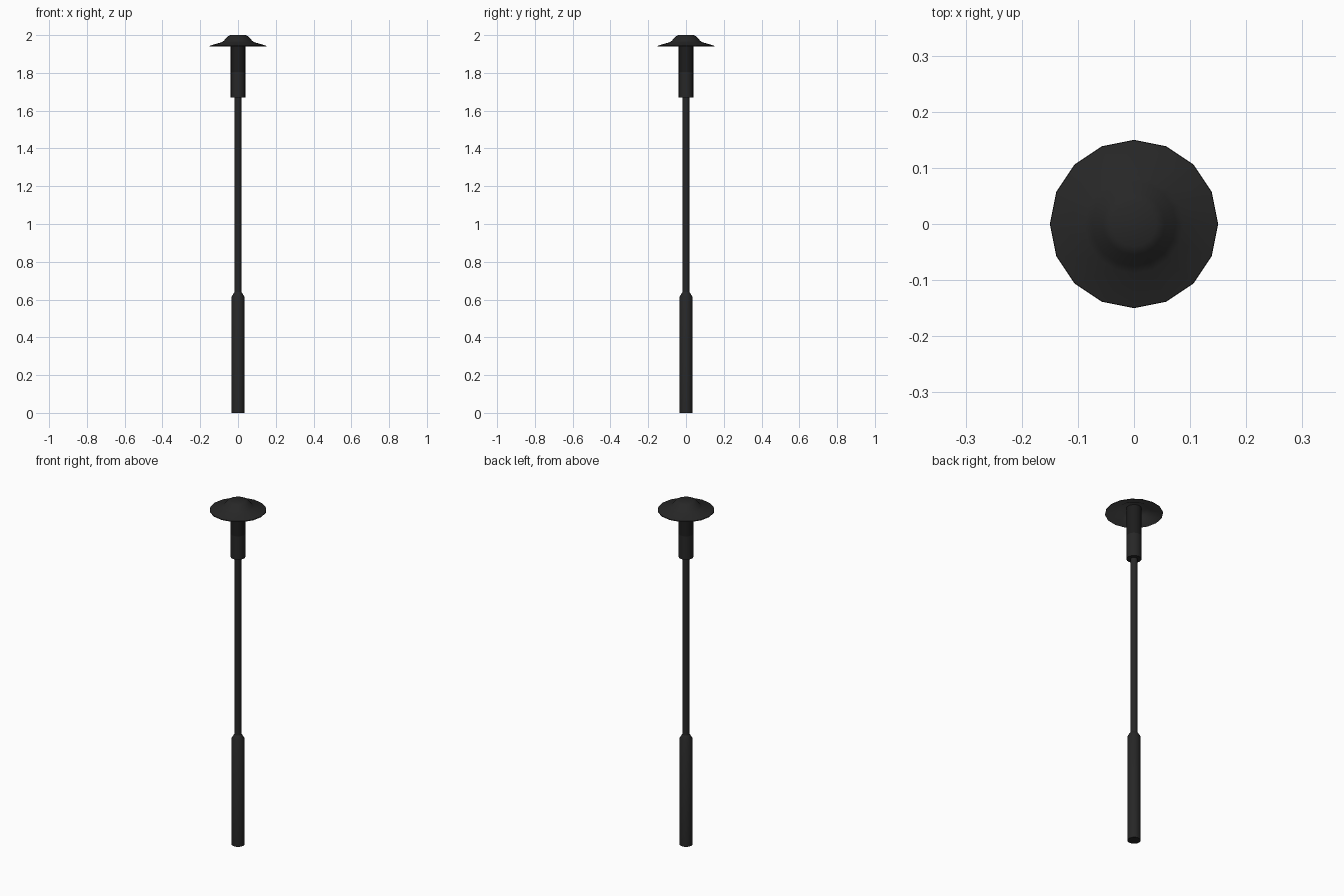
import bpy, bmesh, math

if "Cube" in bpy.data.objects:
    bpy.data.objects.remove(bpy.data.objects["Cube"])

SIDES = 16


def material(name, v):
    m = bpy.data.materials.new(name)
    m.diffuse_color = (v, v, v, 1)
    m.use_nodes = True
    m.node_tree.nodes["Principled BSDF"].inputs["Base Color"].default_value = m.diffuse_color
    return m


black = material("black_metal", 0.02)
dark = material("dark_lens", 0.012)
grey = material("grey_reflector", 0.08)


def lathe(name, profile, mat, flip=False):
    """Revolve (radius, z) points about z; radius 0 makes a closed cap."""
    bm = bmesh.new()
    rings = []
    for r, z in profile:
        if r == 0:
            rings.append([bm.verts.new((0, 0, z))] * SIDES)
        else:
            rings.append([bm.verts.new((r * math.cos(2 * math.pi * i / SIDES),
                                        r * math.sin(2 * math.pi * i / SIDES), z))
                          for i in range(SIDES)])
    for a, b in zip(rings, rings[1:]):
        for i in range(SIDES):
            j = (i + 1) % SIDES
            bm.faces.new(list(dict.fromkeys((a[i], a[j], b[j], b[i]))))
    if flip:
        bmesh.ops.reverse_faces(bm, faces=bm.faces[:])
    me = bpy.data.meshes.new(name)
    bm.to_mesh(me)
    bm.free()
    me.materials.append(mat)
    ob = bpy.data.objects.new(name, me)
    bpy.context.collection.objects.link(ob)
    bpy.ops.object.select_all(action='DESELECT')
    ob.select_set(True)
    bpy.context.view_layer.objects.active = ob
    bpy.ops.object.shade_smooth_by_angle(angle=math.radians(35))
    return ob


# Thick lower post with a tapered shoulder
lathe("base_post", [(0, 0), (0.034, 0), (0.034, 0.615), (0.019, 0.64)], black)
# Slim pole
lathe("pole", [(0.0185, 0.63), (0.0185, 1.68)], black)
# Lamp housing and the lens above it
lathe("lamp_housing", [(0.0185, 1.67), (0.039, 1.67), (0.039, 1.805)], black)
lathe("lamp_lens", [(0.039, 1.805), (0.039, 1.975)], dark)

# Flared shade: outer skin and paler underside
lathe("shade", [(0.15, 1.94), (0.149, 1.944), (0.088, 1.962), (0.075, 1.97),
                (0.055, 1.993), (0.04, 2.0), (0, 2.0)], black)
lathe("shade_underside", [(0.15, 1.94), (0.088, 1.957), (0.073, 1.965), (0.039, 1.972)],
      grey, flip=True)
